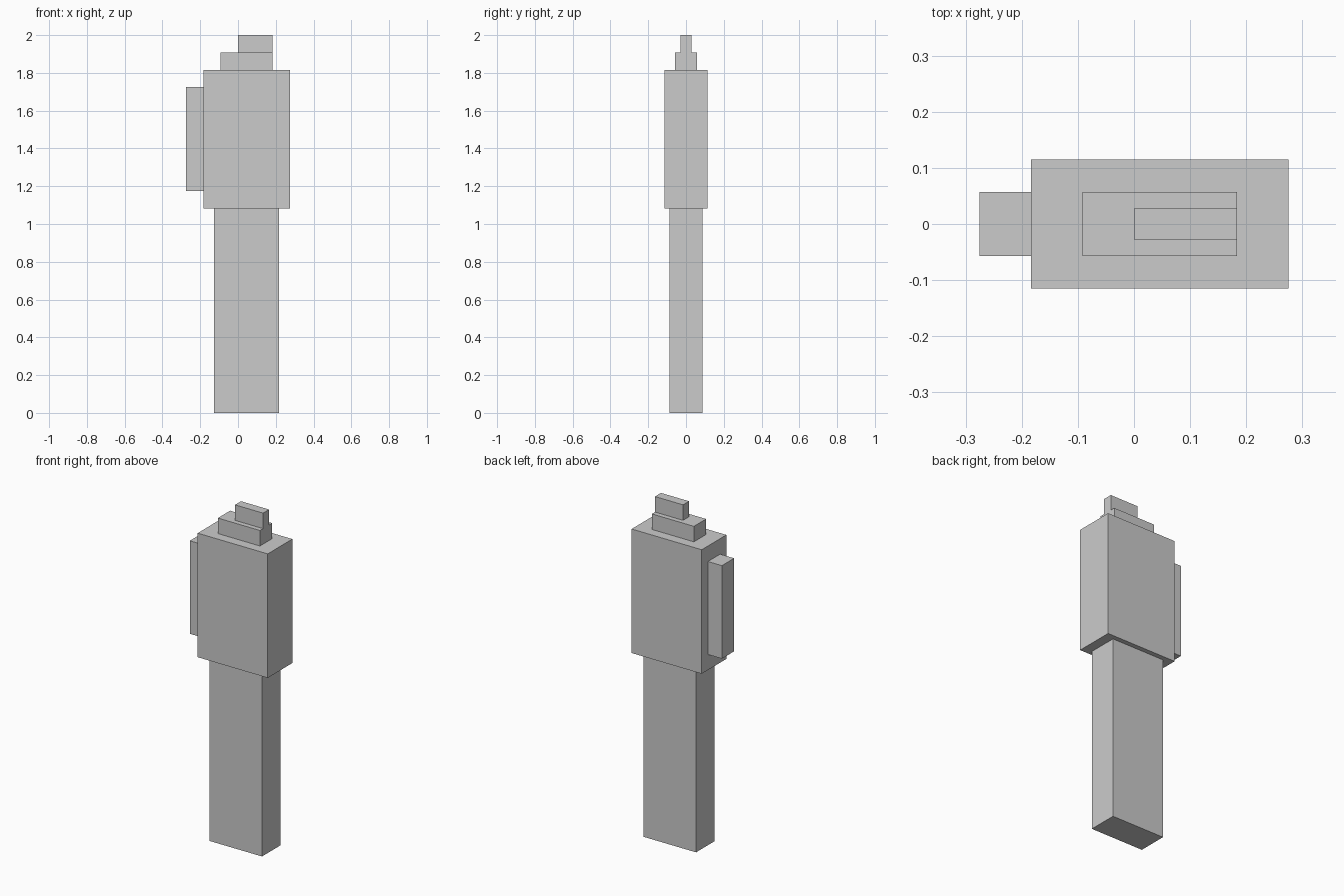
import bpy

if "Cube" in bpy.data.objects:
    bpy.data.objects.remove(bpy.data.objects["Cube"])

U = 2 / 21.8  # block module of the model


def box(name, x, y, z):
    """Axis-aligned box from (min, max) ranges."""
    bpy.ops.mesh.primitive_cube_add(size=1, location=[sum(r) / 2 for r in (x, y, z)])
    ob = bpy.context.object
    ob.name = ob.data.name = name
    ob.scale = [r[1] - r[0] for r in (x, y, z)]
    bpy.ops.object.transform_apply(location=False, rotation=False, scale=True)
    return ob


body_top = 2 - 2 * U
body_bottom = body_top - 8 * U

# Long lower shaft, centred under the body
box("lower_shaft", (-0.127, 0.218), (-0.087, 0.087), (0, body_bottom))
# Wide upper body
box("upper_body", (-2 * U, 3 * U), (-0.115, 0.115), (body_bottom, body_top))
# Raised strip on the left side of the body
box("side_strip", (-3 * U, -2 * U), (-0.057, 0.057), (body_bottom + U, body_top - U))
# Two stepped blocks on top, flush at the right end
box("top_step", (-U, 2 * U), (-0.057, 0.057), (body_top, body_top + U))
box("top_ridge", (0, 2 * U), (-0.028, 0.028), (body_top + U, 2))
